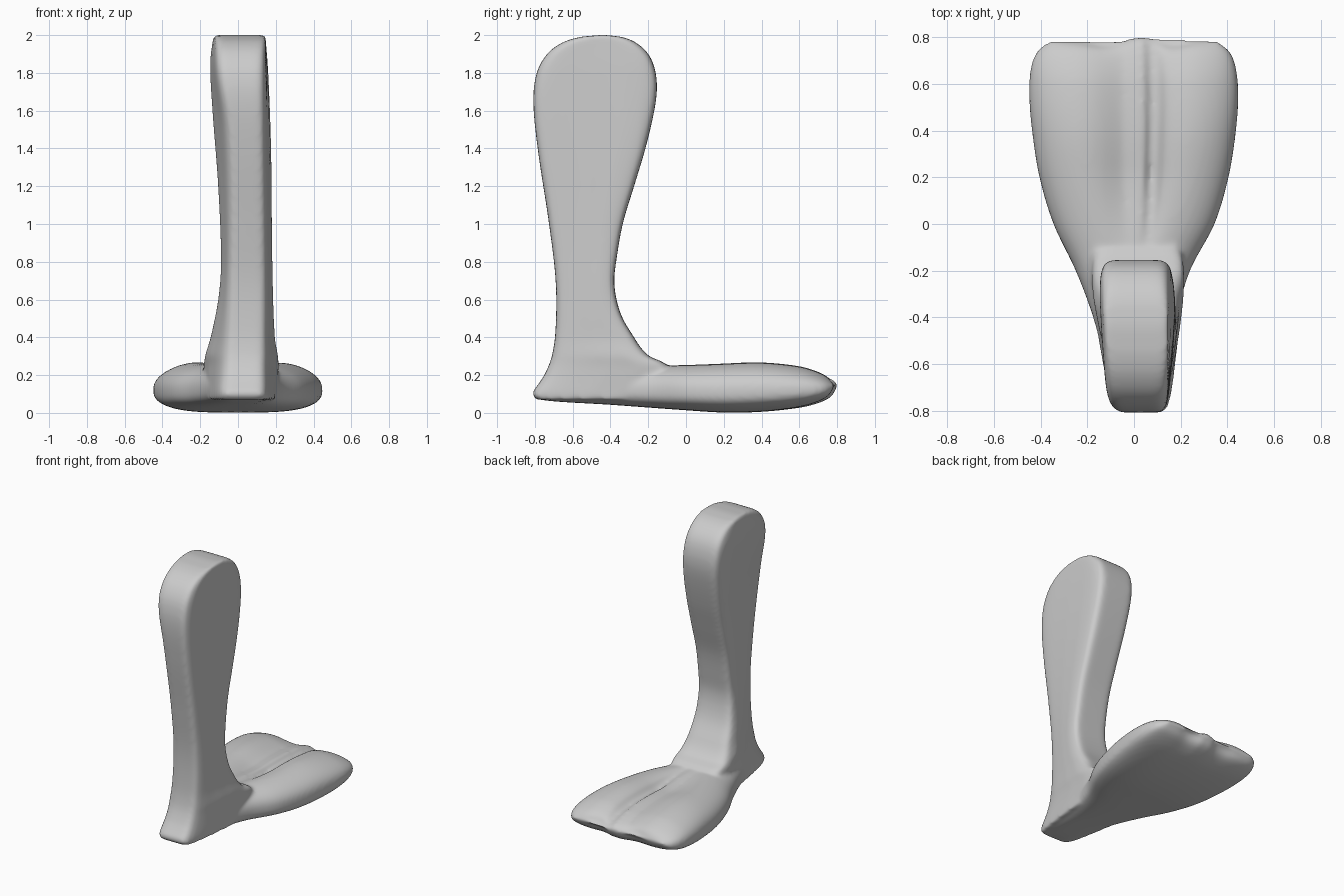
import bpy, bmesh, math

cube = bpy.data.objects.get("Cube")
if cube:
    bpy.data.objects.remove(cube, do_unlink=True)

grey = bpy.data.materials.new("plain_grey")
grey.use_nodes = True
grey.diffuse_color = (0.6, 0.6, 0.6, 1)
grey.node_tree.nodes["Principled BSDF"].inputs["Base Color"].default_value = (0.6, 0.6, 0.6, 1)


def curve(points, t):
    """Smooth interpolation through (position, value) pairs."""
    n = len(points)
    if t <= points[0][0]:
        return points[0][1]
    if t >= points[-1][0]:
        return points[-1][1]

    def slope(i):
        a, b = points[max(i - 1, 0)], points[min(i + 1, n - 1)]
        return (b[1] - a[1]) / (b[0] - a[0])
    i = max(k for k in range(n - 1) if points[k][0] <= t)
    (t0, v0), (t1, v1) = points[i], points[i + 1]
    d = t1 - t0
    u = (t - t0) / d
    return (v0 * (1 + 2 * u) * (1 - u) ** 2 + v1 * u * u * (3 - 2 * u)
            + d * slope(i) * u * (1 - u) ** 2 + d * slope(i + 1) * u * u * (u - 1))


def rounded(a, power):
    """Point on a superellipse in the unit square."""
    c, s = math.cos(a), math.sin(a)
    e = 2 / power
    return math.copysign(abs(c) ** e, c), math.copysign(abs(s) ** e, s)


def loft(name, rings):
    bm = bmesh.new()
    loops = [[bm.verts.new(p) for p in ring] for ring in rings]
    n = len(loops[0])
    for a, b in zip(loops, loops[1:]):
        for i in range(n):
            bm.faces.new((a[i], a[(i + 1) % n], b[(i + 1) % n], b[i]))
    bm.faces.new(loops[0][::-1])
    bm.faces.new(loops[-1])
    bmesh.ops.recalc_face_normals(bm, faces=bm.faces)
    mesh = bpy.data.meshes.new(name)
    bm.to_mesh(mesh)
    bm.free()
    ob = bpy.data.objects.new(name, mesh)
    bpy.context.collection.objects.link(ob)
    return ob


SIDES = 96
ANGLES = [2 * math.pi * i / SIDES for i in range(SIDES)]

# Leg: side outline, then left and right edges, all along the height
shin = [(.07, -.79), (.1, -.815), (.14, -.79), (.2, -.75), (.3, -.71), (.45, -.69), (.7, -.69),
        (1, -.725), (1.4, -.785), (1.65, -.808), (1.8, -.79), (1.9, -.735), (1.96, -.655),
        (1.99, -.56), (2, -.46)]
calf = [(.1, -.2), (.2, -.1), (.26, -.1), (.29, -.18), (.34, -.235), (.4, -.275), (.5, -.335),
        (.6, -.368), (.7, -.38), (.8, -.37), (1, -.335), (1.2, -.275), (1.4, -.215), (1.6, -.168),
        (1.72, -.154), (1.82, -.165), (1.9, -.2), (1.96, -.265), (1.99, -.34), (2, -.42)]
right_edge = [(.1, -.17), (.27, -.18), (.4, -.145), (.6, -.105), (.8, -.09), (1.2, -.105),
              (1.6, -.135), (1.85, -.147), (2, -.13)]
left_edge = [(.1, .2), (.27, .215), (.4, .195), (.8, .182), (1.4, .175), (1.8, .16), (2, .145)]
front_right = [(.1, -.085), (.5, -.055), (1, -.047), (1.5, -.065), (1.8, -.11), (2, -.115)]

rings = []
for k in range(121):
    z = .07 + 1.93 * math.sin(math.pi / 2 * k / 120)
    y0, y1 = curve(shin, z), curve(calf, z)
    ring = []
    for a in ANGLES:
        c, s = rounded(a, 8)
        v = (s + 1) / 2
        w = min(v / .7, 1) ** .8
        fr = curve(front_right, z)
        xr = fr + (curve(right_edge, z) - fr) * w
        xl = .145 + (curve(left_edge, z) - .145) * w
        ring.append(((xl + xr) / 2 + c * (xl - xr) / 2, y0 + (y1 - y0) * v, z))
    rings.append(ring)
leg = loft("leg", rings)

# Webbed foot: edges and thickness along the length, with three toe lobes
foot_right = [(-.8, -.08), (-.6, -.125), (-.4, -.175), (-.2, -.25), (0, -.345), (.2, -.405),
              (.4, -.437), (.55, -.449), (.67, -.442), (.74, -.415), (.78, -.37)]
foot_left = [(-.8, .145), (-.6, .165), (-.4, .185), (-.2, .24), (0, .345), (.2, .405),
             (.4, .437), (.55, .447), (.67, .437), (.74, .41), (.78, .365)]
sole = [(-.8, .085), (-.75, .066), (-.4, .043), (0, .014), (.2, .002), (.4, .006),
        (.6, .028), (.7, .055), (.76, .09), (.785, .14)]
instep = [(-.8, .11), (-.5, .23), (-.1, .262), (.2, .286), (.4, .292), (.6, .268),
          (.7, .234), (.76, .195), (.785, .15)]


def bump(x, at, width):
    return math.exp(-((x - at) / width) ** 2)


rings = []
for k in range(101):
    y = -.8 + 1.585 * math.sin(math.pi / 2 * k / 100)
    x0, x1 = curve(foot_right, y), curve(foot_left, y)
    low, high = curve(sole, y), curve(instep, y)
    fade = min(max((y + .25) / .5, 0), 1)
    fade = fade * fade * (3 - 2 * fade)
    tip = max(0, (y - .4) / .385) ** 2
    mid = low + (high - low) * .4
    ring = []
    for a in ANGLES:
        c, s = rounded(a, 2.3 if math.sin(a) > 0 else 3.2)
        x = (x0 + x1) / 2 + c * (x1 - x0) / 2
        if s > 0:
            web = .3 * bump(c, .02, .36) + .12 * bump(c, .2, .07) - .1 * bump(c, .06, .08)
            z = mid + (high - mid) * s * (1 - fade * 1.5 * web)
        else:
            z = mid + (mid - low) * s
        dy = .025 * bump(x, .03, .055) - .018 * bump(x, -.12, .09) - .018 * bump(x, .17, .07)
        ring.append((x, y + dy * tip, z))
    rings.append(ring)
foot = loft("foot", rings)

# Fuse both parts into one soft skin
bpy.ops.object.select_all(action='DESELECT')
foot.select_set(True)
leg.select_set(True)
bpy.context.view_layer.objects.active = leg
bpy.ops.object.join()
leg.name = "leg_and_webbed_foot"
remesh = leg.modifiers.new("fuse", 'REMESH')
remesh.mode = 'VOXEL'
remesh.voxel_size = .012
remesh.use_smooth_shade = True
soften = leg.modifiers.new("soften", 'SMOOTH')
soften.factor = .5
soften.iterations = 10
for m in ("fuse", "soften"):
    bpy.ops.object.modifier_apply(modifier=m)
leg.data.materials.clear()
leg.data.materials.append(grey)
bpy.ops.object.shade_smooth()
